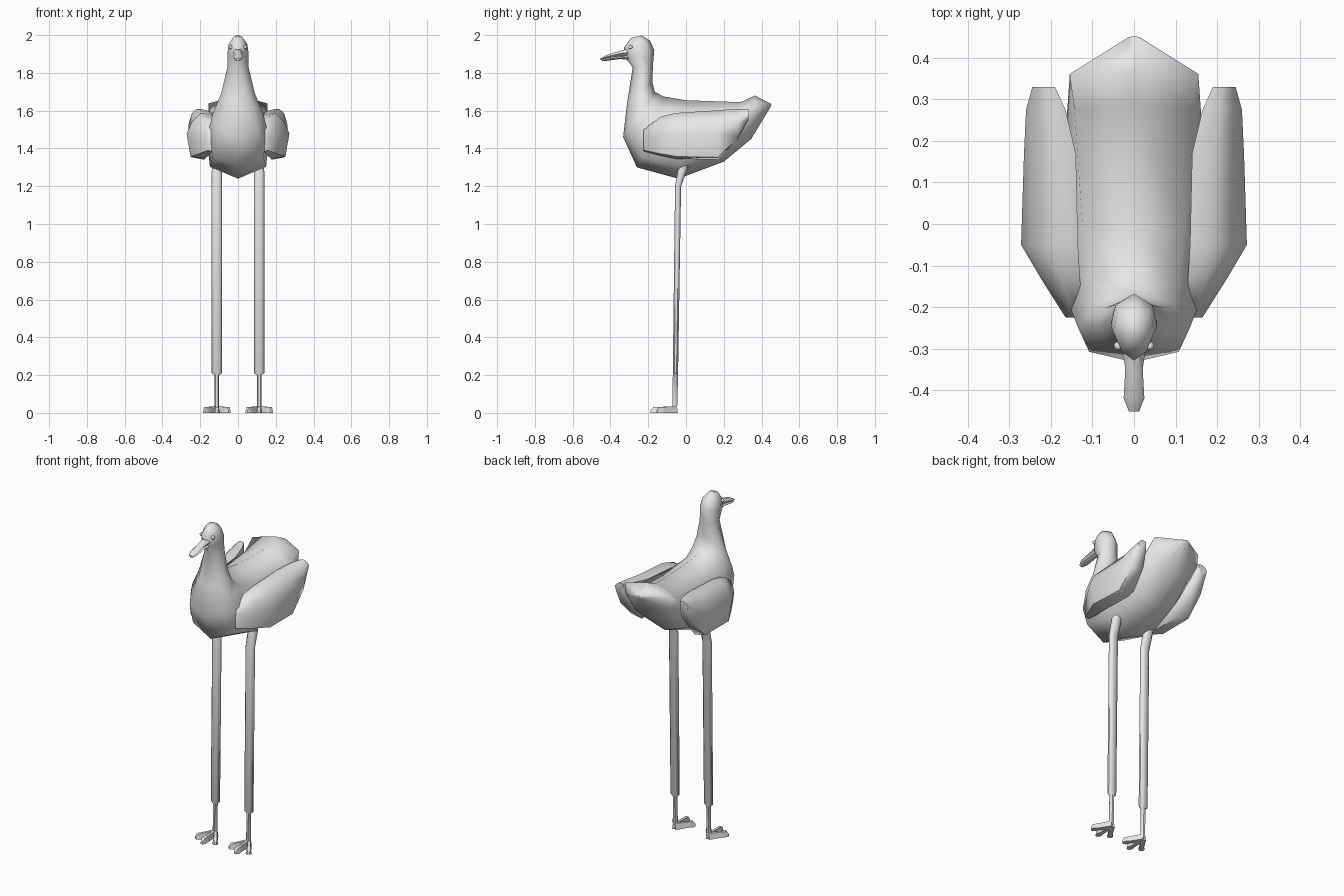
import bpy, bmesh, math
from mathutils import Vector

if "Cube" in bpy.data.objects:
    bpy.data.objects.remove(bpy.data.objects["Cube"])

plumage = bpy.data.materials.new("pale_grey")
plumage.diffuse_color = (0.8, 0.8, 0.8, 1)
plumage.use_nodes = True
plumage.node_tree.nodes["Principled BSDF"].inputs["Base Color"].default_value = plumage.diffuse_color


def finish(name, bm, angle=50):
    bmesh.ops.recalc_face_normals(bm, faces=bm.faces)
    me = bpy.data.meshes.new(name)
    bm.to_mesh(me)
    bm.free()
    me.materials.append(plumage)
    ob = bpy.data.objects.new(name, me)
    bpy.context.collection.objects.link(ob)
    bpy.ops.object.select_all(action='DESELECT')
    ob.select_set(True)
    bpy.context.view_layer.objects.active = ob
    bpy.ops.object.shade_smooth_by_angle(angle=math.radians(angle))
    return ob


def loft(name, rings, angle=50):
    """Skin a list of equal-sized point rings and cap both ends."""
    bm = bmesh.new()
    vs = [[bm.verts.new(p) for p in r] for r in rings]
    n = len(vs[0])
    for a, b in zip(vs, vs[1:]):
        for i in range(n):
            j = (i + 1) % n
            bm.faces.new((a[i], a[j], b[j], b[i]))
    bm.faces.new(vs[0])
    bm.faces.new(vs[-1][::-1])
    return finish(name, bm, angle)


def body_ring(top, bot, w, shoulder, low):
    """Cross-section from a back point to a belly point with half width w."""
    t, b = Vector((0, *top)), Vector((0, *bot))
    half = [(shoulder, 0.18), (1, 0.5), (low, 0.85)]
    right = [t.lerp(b, f) + Vector((w * k, 0, 0)) for k, f in half]
    left = [Vector((-p.x, p.y, p.z)) for p in reversed(right)]
    return [t] + right + [b] + left


# Body, neck and head: one skin from the tail tip to the crown
loft("body", [body_ring(*r) for r in [
    ((.452, 1.635), (.445, 1.615), .015, .8, .8),
    ((.365, 1.68), (.345, 1.45), .155, 1.0, .62),
    ((.29, 1.645), (.20, 1.33), .163, .88, .72),
    ((.0, 1.655), (-.04, 1.24), .165, .75, .9),
    ((-.12, 1.675), (-.26, 1.30), .158, .65, .85),
    ((-.165, 1.70), (-.333, 1.46), .135, .7, .8),
    ((-.178, 1.75), (-.312, 1.64), .088, .8, .7),
    ((-.175, 1.84), (-.282, 1.83), .055, .8, .7),
    ((-.168, 1.92), (-.322, 1.88), .056, .8, .6),
    ((-.19, 1.97), (-.328, 1.935), .050, .8, .6),
    ((-.235, 1.998), (-.29, 1.985), .022, .8, .7)]], 65)


# Beak: upper and lower halves
def beak(name, sections):
    loft(name, [[(-w, y, (z0 + z1) / 2), (-w * .5, y, z1), (w * .5, y, z1),
                 (w, y, (z0 + z1) / 2), (w * .5, y, z0), (-w * .5, y, z0)]
                for y, z0, z1, w in sections])


beak("upper_beak", [(-.30, 1.888, 1.93, .028), (-.35, 1.888, 1.917, .021),
                    (-.42, 1.876, 1.895, .025), (-.452, 1.868, 1.878, .012)])
beak("lower_beak", [(-.30, 1.87, 1.895, .024), (-.35, 1.873, 1.886, .017),
                    (-.42, 1.864, 1.874, .019), (-.446, 1.862, 1.867, .009)])

for s, side in ((1, "right"), (-1, "left")):
    # Eye
    bm = bmesh.new()
    bmesh.ops.create_uvsphere(bm, u_segments=10, v_segments=6, radius=.011)
    bmesh.ops.translate(bm, verts=bm.verts, vec=(s * .038, -.294, 1.936))
    finish(side + "_eye", bm)

    # Folded wing
    rings = []
    for y, zt, zb, xi, xo in [(-.225, 1.50, 1.385, .125, .165),
                              (-.13, 1.57, 1.36, .13, .225),
                              (-.05, 1.588, 1.345, .135, .272),
                              (.17, 1.602, 1.34, .14, .265),
                              (.275, 1.61, 1.45, .165, .26),
                              (.33, 1.61, 1.55, .19, .245)]:
        h, w = zt - zb, xo - xi
        rings.append([(s * x, y, z) for x, z in [
            (xi, zt - .05 * h), (xi + .45 * w, zt), (xi + .8 * w, zt - .2 * h),
            (xo, zb + .55 * h), (xo - .15 * w, zb + .05 * h),
            (xi + .3 * w, zb), (xi, zb + .2 * h)]])
    loft(side + "_wing", rings, 60)

    # Leg: broad shank narrowing to the ankle
    rings = []
    for z, y, w, d in [(1.34, -.005, .026, .026), (1.28, -.02, .027, .024),
                       (1.20, -.042, .027, .016), (.21, -.056, .027, .014),
                       (.20, -.056, .012, .014), (.015, -.06, .012, .013)]:
        rings.append([(s * .112 + w * a, y + d * b, z) for a, b in
                      [(1, .4), (.5, 1), (-.5, 1), (-1, .4),
                       (-1, -.4), (-.5, -1), (.5, -1), (1, -.4)]])
    loft(side + "_leg", rings)

    # Foot: three splayed toes
    for k, toe in ((-1, "inner"), (0, "middle"), (1, "outer")):
        end = Vector((k * .066, -.10 - .035 * (k == 0), 0))
        across = Vector((-end.y, end.x, 0)).normalized()
        base = Vector((s * .112, -.052, 0))
        rings = []
        for f, w, h in ((0, .014, .036), (.6, .012, .032), (.9, .017, .03), (1, .008, .014)):
            c = base + end * f
            rings.append([c + across * w, c + across * w * .6 + Vector((0, 0, h)),
                          c - across * w * .6 + Vector((0, 0, h)), c - across * w])
        loft(f"{side}_{toe}_toe", rings)
